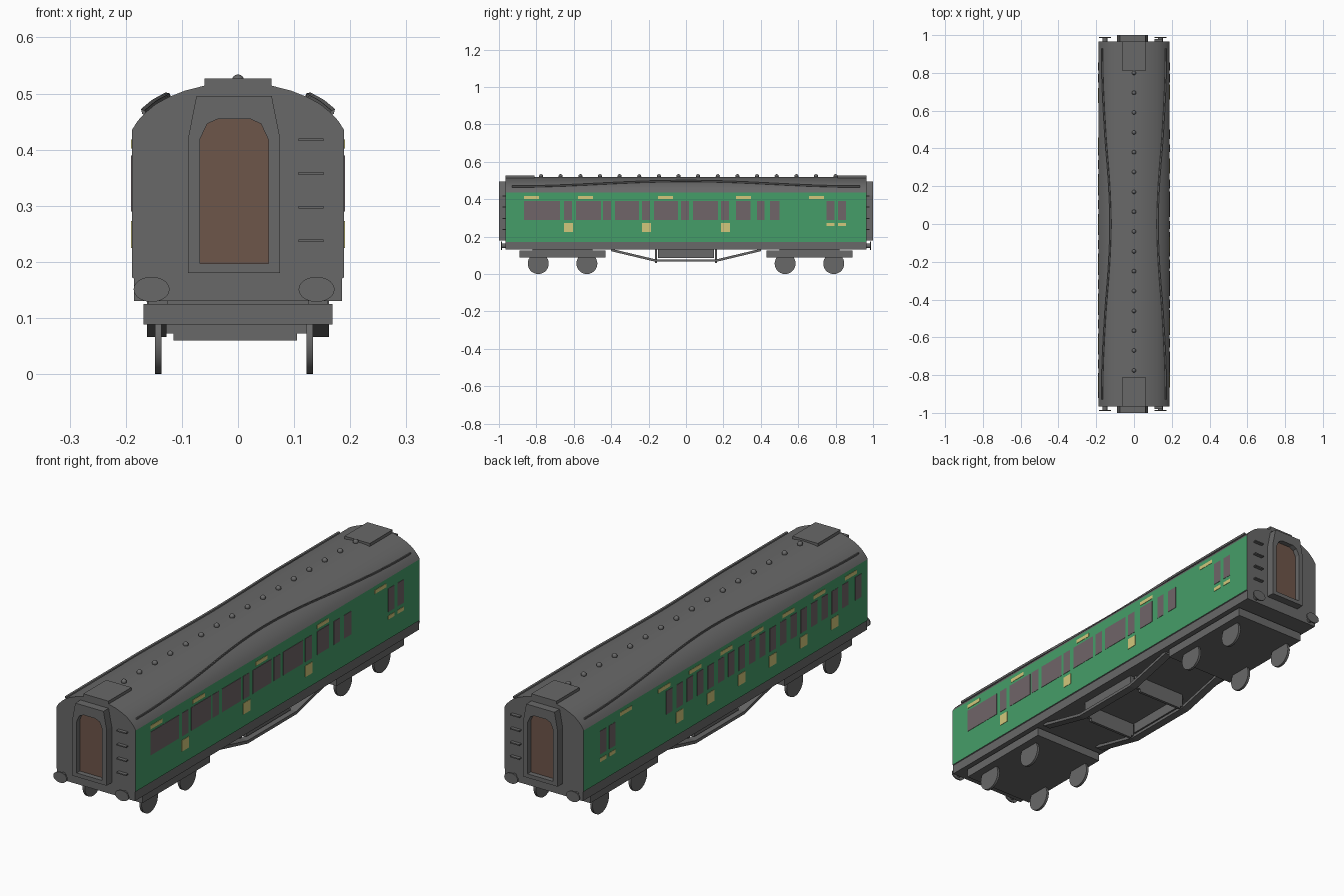
import bpy, bmesh, math
from mathutils import Matrix

if "Cube" in bpy.data.objects:
    bpy.data.objects.remove(bpy.data.objects["Cube"])


def material(name, rgb):
    m = bpy.data.materials.new(name)
    m.diffuse_color = (*rgb, 1)
    m.use_nodes = True
    m.node_tree.nodes["Principled BSDF"].inputs["Base Color"].default_value = m.diffuse_color
    return m


GREY = material("dark grey", (0.14, 0.14, 0.14))
GREEN = material("coach green", (0.06, 0.34, 0.14))
CREAM = material("pale yellow", (0.65, 0.58, 0.2))
GLASS = material("window grey", (0.16, 0.128, 0.138))
BROWN = material("door brown", (0.155, 0.092, 0.068))


def finish(name, bm, *mats, smooth=False):
    bmesh.ops.recalc_face_normals(bm, faces=bm.faces)
    me = bpy.data.meshes.new(name)
    bm.to_mesh(me)
    bm.free()
    for m in mats:
        me.materials.append(m)
    ob = bpy.data.objects.new(name, me)
    bpy.context.collection.objects.link(ob)
    if smooth:
        bpy.ops.object.select_all(action='DESELECT')
        ob.select_set(True)
        bpy.context.view_layer.objects.active = ob
        bpy.ops.object.shade_smooth_by_angle(angle=math.radians(25))
    return ob


def boxes(name, items, mat):
    """items: (x0, x1, y0, y1, z0, z1)"""
    bm = bmesh.new()
    for x0, x1, y0, y1, z0, z1 in items:
        mx = Matrix.Translation(((x0 + x1) / 2, (y0 + y1) / 2, (z0 + z1) / 2))
        mx = mx @ Matrix.Diagonal((abs(x1 - x0), abs(y1 - y0), abs(z1 - z0), 1))
        bmesh.ops.create_cube(bm, size=1, matrix=mx)
    return finish(name, bm, mat)


def sweep(bm, rings, closed=False):
    """Skin a list of point rings; cap the ends unless closed."""
    vs = [[bm.verts.new(p) for p in r] for r in rings]
    n = len(vs[0])
    for a, b in zip(vs, vs[1:] + vs[:1] if closed else vs[1:]):
        for i in range(n):
            j = (i + 1) % n
            bm.faces.new((a[i], a[j], b[j], b[i]))
    if not closed:
        bm.faces.new(vs[0])
        bm.faces.new(vs[-1])


def mirrored(half, cx=0):
    return [(cx + x, z) for x, z in half] + [(cx - x, z) for x, z in reversed(half) if x]


def at_y(profile, y):
    return [(x, y, z) for x, z in profile]


def disc(bm, axis, r, depth, pos, sx=1, sz=1, seg=28):
    rot = Matrix.Rotation(math.pi / 2, 4, 'Y' if axis == 'X' else 'X')
    bmesh.ops.create_cone(bm, cap_ends=True, segments=seg, radius1=r, radius2=r, depth=depth,
                          matrix=Matrix.Translation(pos) @ Matrix.Diagonal((sx, 1, sz, 1)) @ rot)


CX = -0.007   # the end fittings and wheels sit slightly off centre

# Body shell: solebar, green sides and roof in one extruded section
ROOF = [(0.189, 0.435), (0.179, 0.451), (0.165, 0.466), (0.147, 0.481), (0.125, 0.493),
        (0.095, 0.505), (0.06, 0.514), (0.03, 0.518), (0, 0.519)]
bm = bmesh.new()
section = mirrored([(0.185, 0.13), (0.185, 0.17), (0.189, 0.172)] + ROOF)
sweep(bm, [at_y(section, -0.965), at_y(section, 0.965)])
bm.normal_update()
for f in bm.faces:
    if abs(f.normal.x) > 0.98 and f.calc_center_median().z > 0.2:
        f.material_index = 1
finish("coach_body", bm, GREY, GREEN, smooth=True)


# Curved rain strips on the roof
def roof_x(z):
    for (xa, za), (xb, zb) in zip(ROOF, ROOF[1:]):
        if za <= z <= zb:
            return xa + (xb - xa) * (z - za) / (zb - za)


for s in (1, -1):
    rings = []
    for i in range(25):
        y = -0.93 + 1.86 * i / 24
        z = 0.464 + 0.03 * (1 + math.cos(math.pi * y / 0.93)) / 2
        x = roof_x(z)
        rings.append([(s * (x - 0.004), y, z - 0.004), (s * (x + 0.004), y, z),
                      (s * (x + 0.006), y, z + 0.008), (s * (x - 0.001), y, z + 0.006)])
    bm = bmesh.new()
    sweep(bm, rings)
    finish("rain_strip", bm, GREY)

# Roof end panels and the row of roof vents
boxes("roof_end_panels", [(-0.06, 0.06, s * 0.81, s * 0.966, 0.505, 0.527) for s in (1, -1)], GREY)
bm = bmesh.new()
for i in range(16):
    bmesh.ops.create_uvsphere(bm, u_segments=12, v_segments=8, radius=0.011,
                              matrix=Matrix.Translation((0, 0.8 - 0.105 * i, 0.523)))
finish("roof_vents", bm, GREY, smooth=True)


# Painted side plates: windows, label strips and door squares
def plates(name, side, rects, mat):
    boxes(name, [(side * 0.188, side * 0.1905, y0, y1, z0, z1) for y0, y1, z0, z1 in rects], mat)


WIN, STRIP, SQUARE, LOW = (0.29, 0.39), (0.402, 0.418), (0.225, 0.273), (0.257, 0.273)
VAN = [(0.75, 0.793), (0.813, 0.855)]
right_win = [(-0.866, -0.674), (-0.652, -0.61), (-0.588, -0.455), (-0.444, -0.4), (-0.38, -0.25),
             (-0.235, -0.193), (-0.171, -0.043), (-0.027, 0.016), (0.037, 0.171), (0.187, 0.23),
             (0.267, 0.345), (0.38, 0.42), (0.45, 0.5)] + VAN
plates("right_windows", 1, [(*w, *WIN) for w in right_win], GLASS)
plates("right_labels", 1,
       [(y, y + 0.08, *STRIP) for y in (-0.866, -0.578, -0.15, 0.267, 0.658)]
       + [(y, y + 0.048, *SQUARE) for y in (-0.653, -0.236, 0.187)]
       + [(*w, *LOW) for w in VAN], CREAM)

# Left side: six compartments, each a door window between two others
doors = [0.314 - 0.211 * i for i in range(6)]
left_win = [(d + o - 0.021, d + o + 0.021) for d in doors for o in (0.07, 0, -0.07)]
plates("left_windows", -1, [(*w, *WIN) for w in left_win + VAN + [(-0.92, -0.88)]], GLASS)
plates("left_labels", -1,
       [(d + 0.065, d + 0.145, *STRIP) for d in doors] + [(-0.89, -0.81, *STRIP), (0.64, 0.72, *STRIP)]
       + [(d - 0.024, d + 0.024, *SQUARE) for d in doors]
       + [(*w, *LOW) for w in VAN], CREAM)

# Ends: gangway frame, door, buffers, climbing steps
OUTER = mirrored([(0.082, 0.18), (0.082, 0.42), (0.067, 0.496), (0.03, 0.496)], CX)
INNER = mirrored([(0.061, 0.197), (0.061, 0.418), (0.048, 0.446), (0.028, 0.455)], CX)
for s, end in ((-1, "front"), (1, "back")):
    bm = bmesh.new()
    sweep(bm, [at_y(OUTER, s * 0.96), at_y(OUTER, s), at_y(INNER, s), at_y(INNER, s * 0.96)],
          closed=True)
    finish(end + "_gangway", bm, GREY)
    bm = bmesh.new()
    sweep(bm, [at_y(INNER, s * 0.962), at_y(INNER, s * 0.978)])
    finish(end + "_door", bm, BROWN)
    bm = bmesh.new()
    for x in (-0.147, 0.147):
        disc(bm, 'Y', 0.032, 0.006, (CX + x, s * 0.987, 0.151), 1, 0.7)
        disc(bm, 'Y', 0.013, 0.03, (CX + x, s * 0.972, 0.151), seg=16)
    finish(end + "_buffers", bm, GREY, smooth=True)
    boxes(end + "_steps", [(0.108, 0.152, s * 0.96, s * 0.98, z, z + 0.005)
                           for z in (0.235, 0.295, 0.355, 0.415)], GREY)

# Bogies and wheels
for s, end in ((-1, "front"), (1, "back")):
    boxes(end + "_bogie", [(-0.168, 0.168, s * 0.43, s * 0.89, 0.088, 0.125),
                           (-0.16, -0.125, s * 0.5, s * 0.82, 0.12, 0.135),
                           (0.125, 0.16, s * 0.5, s * 0.82, 0.12, 0.135)], GREY)
    bm = bmesh.new()
    for y in (0.53, 0.79):
        for x in (-0.135, 0.135):
            disc(bm, 'X', 0.056, 0.011, (CX + x, s * y, 0.056))
    finish(end + "_wheels", bm, GREY, smooth=True)

# Underframe trusses: sloping rods joined by a level bar
for s in (1, -1):
    bm = bmesh.new()
    sweep(bm, [[(s * x, y, z + dz) for x, dz in ((0.127, 0), (0.162, 0), (0.162, 0.013), (0.127, 0.013))]
               for y, z in ((-0.4, 0.122), (-0.165, 0.066), (0.165, 0.066), (0.4, 0.122))])
    finish("truss", bm, GREY)

# Cross members and equipment panels between the trusses
boxes("cross_members",
      [(-0.127, 0.127, s * 0.155, s * 0.167, 0.072, 0.131) for s in (1, -1)]
      + [(-0.115, 0.105, s * 0.155, s * 0.167, 0.06, 0.073) for s in (1, -1)]
      + [(s * 0.127, s * 0.145, -0.15, 0.15, 0.085, 0.131) for s in (1, -1)], GREY)
